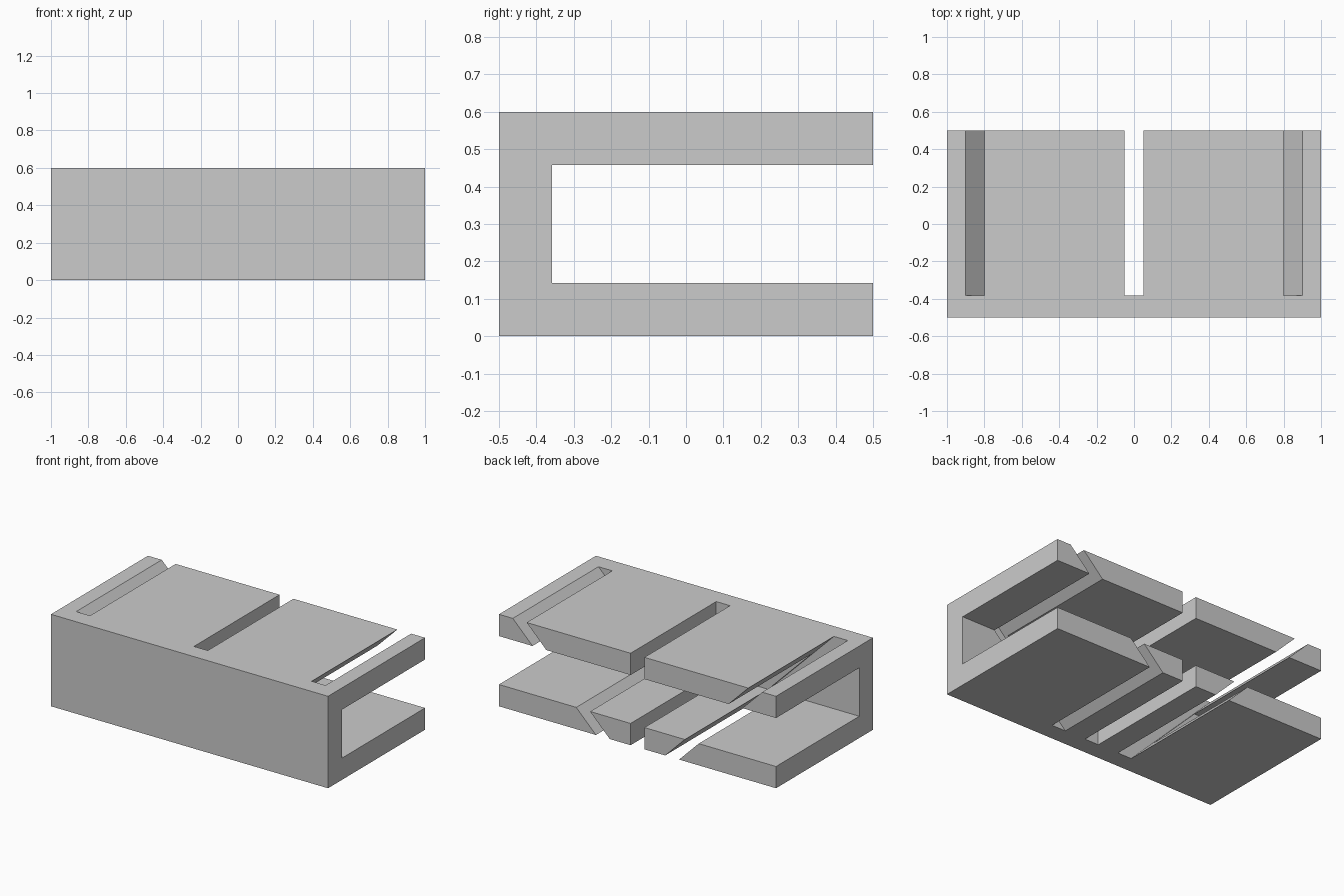
import bpy, bmesh
from mathutils import Vector

if "Cube" in bpy.data.objects:
    bpy.data.objects.remove(bpy.data.objects["Cube"])

H = 0.6        # overall height
T = 0.142      # wall thickness
SLOT_Y = -0.383  # closed end of the slots


def prism(name, points, offset):
    """Solid made by extruding a flat polygon along an offset vector."""
    bm = bmesh.new()
    face = bm.faces.new([bm.verts.new(p) for p in points])
    ext = bmesh.ops.extrude_face_region(bm, geom=[face])
    verts = [v for v in ext["geom"] if isinstance(v, bmesh.types.BMVert)]
    bmesh.ops.translate(bm, verts=verts, vec=Vector(offset))
    bmesh.ops.recalc_face_normals(bm, faces=bm.faces)
    mesh = bpy.data.meshes.new(name)
    bm.to_mesh(mesh)
    bm.free()
    obj = bpy.data.objects.new(name, mesh)
    bpy.context.collection.objects.link(obj)
    return obj


# C-shaped channel, open towards the back
profile = [(-0.5, 0), (0.5, 0), (0.5, T), (-0.5 + T, T),
           (-0.5 + T, H - T), (0.5, H - T), (0.5, H), (-0.5, H)]
channel = prism("slotted_channel", [(-1, y, z) for y, z in profile], (2, 0, 0))


def cut_slot(name, top_x, bottom_x, over=0.1):
    """Cut a 0.1 wide slot whose centre runs from top_x (z=H) to bottom_x (z=0)."""
    lean = (top_x - bottom_x) / H * over
    xt, xb = top_x + lean, bottom_x - lean
    pts = [(xb - 0.05, -over), (xb + 0.05, -over),
           (xt + 0.05, H + over), (xt - 0.05, H + over)]
    cutter = prism(name, [(x, SLOT_Y, z) for x, z in pts], (0, 1.1, 0))
    cutter.hide_render = True
    mod = channel.modifiers.new(name, 'BOOLEAN')
    mod.operation = 'DIFFERENCE'
    mod.solver = 'EXACT'
    mod.object = cutter
    bpy.context.view_layer.objects.active = channel
    bpy.ops.object.modifier_apply(modifier=name)
    bpy.data.objects.remove(cutter)


# Straight middle slot and two mirrored 45 degree slots
cut_slot("middle_slot", 0, 0)
for side, label in ((-1, "left"), (1, "right")):
    cut_slot(label + "_slot", side * 0.85, side * 0.25)
